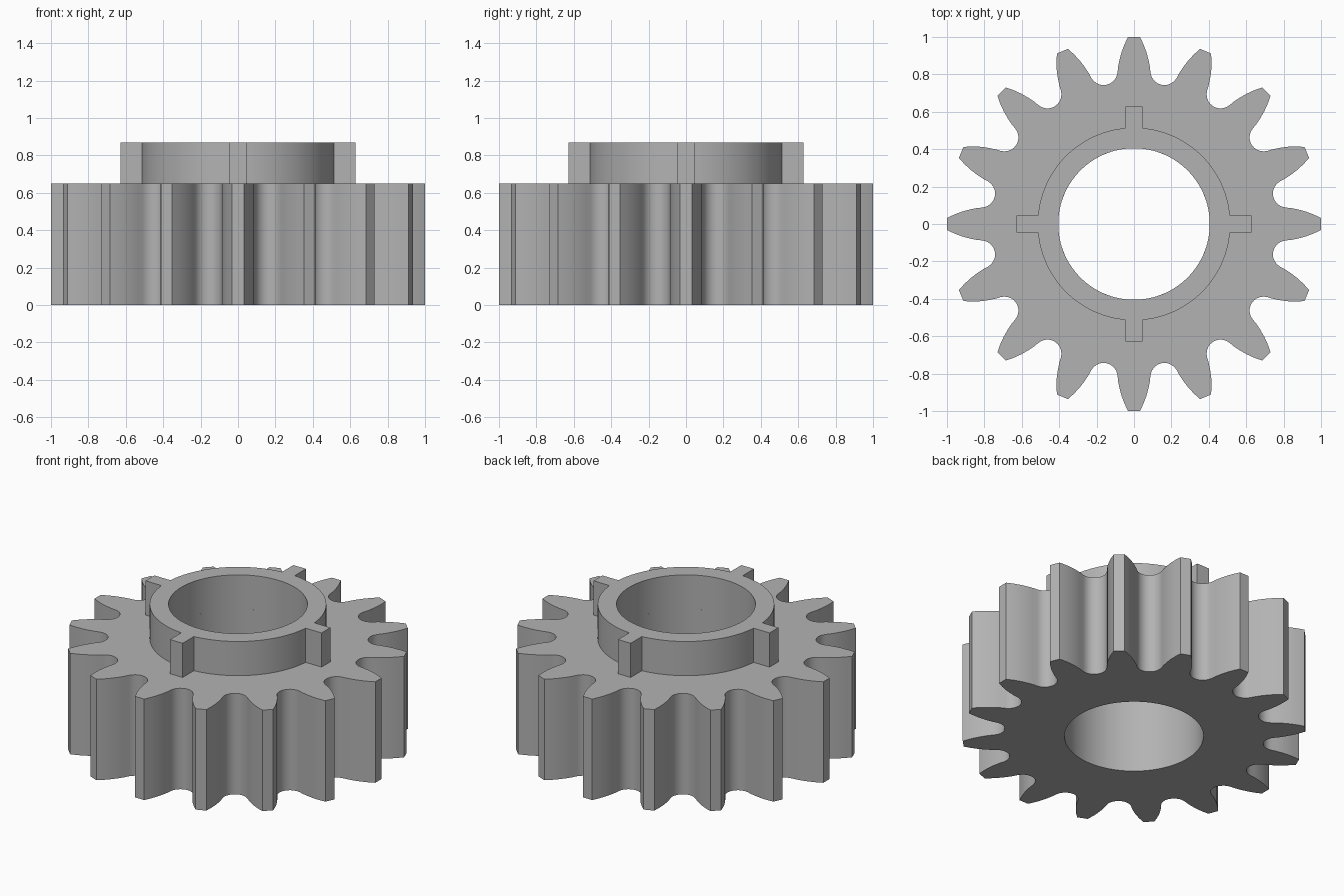
import bpy
import bmesh
from math import atan2, cos, sin, pi, radians
from mathutils import Matrix, Vector

cube = bpy.data.objects.get("Cube")
if cube:
    bpy.data.objects.remove(cube, do_unlink=True)

TEETH = 16
BORE = 0.405
GEAR_TOP = 0.65
COLLAR_TOP = 0.87

steel = bpy.data.materials.new("grey_steel")
steel.use_nodes = True
steel.diffuse_color = (0.45, 0.45, 0.45, 1)
steel.node_tree.nodes["Principled BSDF"].inputs["Base Color"].default_value = steel.diffuse_color


def repeat_around(half, count):
    """Mirror a half profile of (radial, sideways) points and repeat it in a circle."""
    unit = [Vector((r, -s)) for r, s in reversed(half)]
    unit += [Vector((r, s)) for r, s in half if s > 0]
    return [Matrix.Rotation(2 * pi * i / count, 2) @ p
            for i in range(count) for p in unit]


def ring_prism(name, outline, bore, z0, z1, closed_base):
    """Extrude an outline with a round bore through it."""
    bm = bmesh.new()
    angles = [atan2(p.y, p.x) for p in outline]
    inner = [Vector((bore * cos(a), bore * sin(a))) for a in angles]
    loops = [[bm.verts.new((p.x, p.y, z)) for p in ring]
             for ring, z in ((inner, z0), (outline, z0), (outline, z1), (inner, z1))]
    n = len(outline)
    for k in range(0 if closed_base else 1, 4):
        a, b = loops[k], loops[(k + 1) % 4]
        for i in range(n):
            j = (i + 1) % n
            bm.faces.new((a[i], a[j], b[j], b[i]))
    bmesh.ops.recalc_face_normals(bm, faces=bm.faces)
    mesh = bpy.data.meshes.new(name)
    bm.to_mesh(mesh)
    bm.free()
    mesh.materials.append(steel)
    obj = bpy.data.objects.new(name, mesh)
    bpy.context.collection.objects.link(obj)
    bpy.ops.object.select_all(action="DESELECT")
    obj.select_set(True)
    bpy.context.view_layer.objects.active = obj
    bpy.ops.object.shade_smooth_by_angle(angle=radians(30))
    return obj


# Toothed wheel: flat tip, curved flank, rounded root
half_tooth = [(1.0, 0.032), (0.96, 0.051), (0.92, 0.066), (0.88, 0.077),
              (0.84, 0.085), (0.81, 0.088), (0.79, 0.093), (0.772, 0.103),
              (0.758, 0.117), (0.749, 0.132), (0.744, 0.148)]
# The root point is shared with the next tooth, so keep only one copy of it
tooth_ring = repeat_around(half_tooth, TEETH)
step = 2 * len(half_tooth)
tooth_ring = [p for i, p in enumerate(tooth_ring) if i % step != 0]
ring_prism("toothed_wheel", tooth_ring, BORE, 0, GEAR_TOP, True)

# Raised collar with four square drive tabs
TAB = 0.045
half_quarter = [(0.627, 0), (0.627, TAB)]
start = atan2(TAB, 0.513)
STEPS = 16
for i in range(STEPS):
    a = start + (pi / 4 - start) * i / STEPS
    half_quarter.append((0.515 * cos(a), 0.515 * sin(a)))
collar_ring = repeat_around(half_quarter, 4)
# Drop the doubled tab centre point is unnecessary: it is mirrored only once
ring_prism("collar_with_tabs", collar_ring, BORE, GEAR_TOP, COLLAR_TOP, False)
